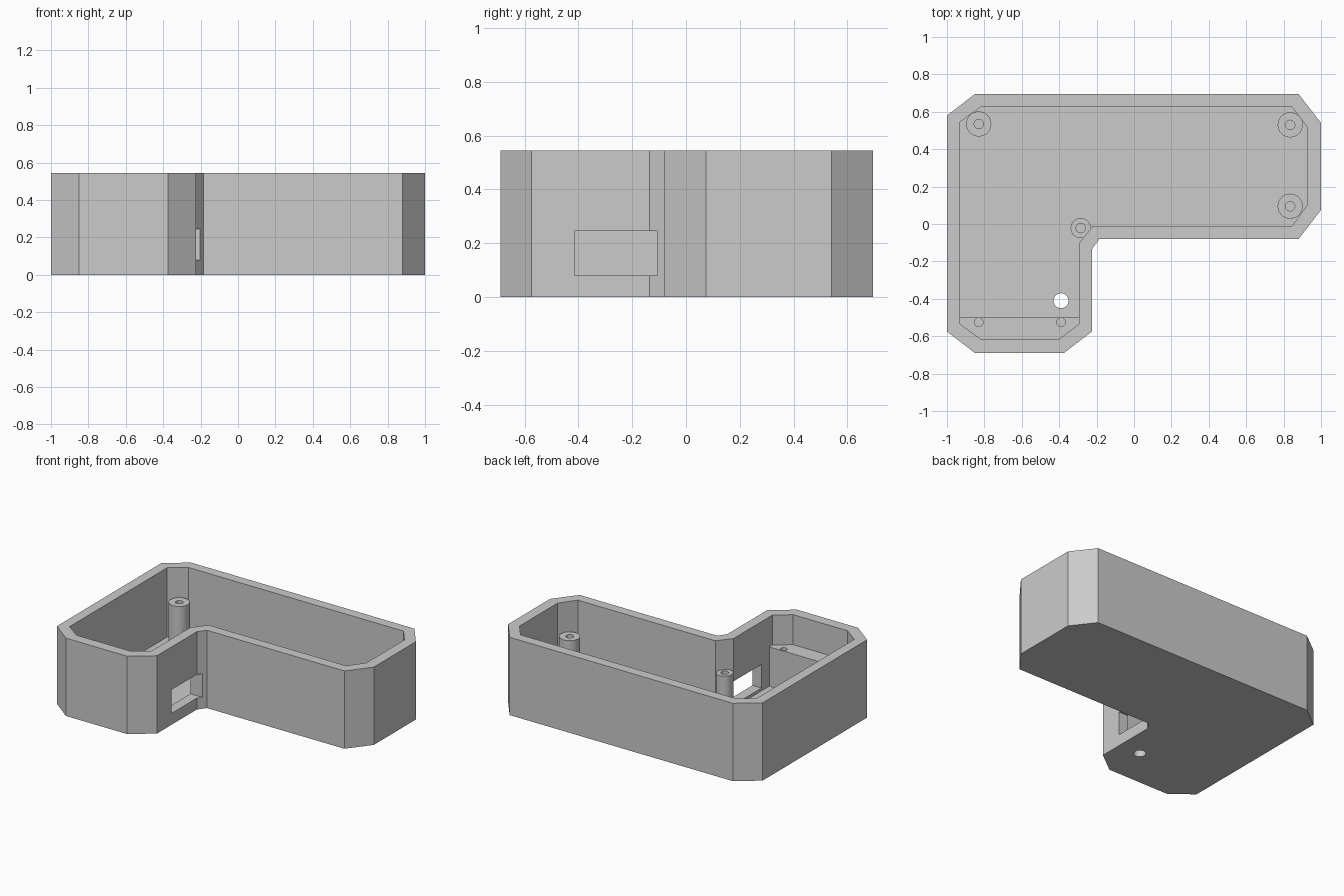
import bpy, bmesh, math

if "Cube" in bpy.data.objects:
    bpy.data.objects.remove(bpy.data.objects["Cube"], do_unlink=True)

HEIGHT, FLOOR, POST_TOP = 0.545, 0.06, 0.335

grey = bpy.data.materials.new("light grey plastic")
grey.use_nodes = True
colour = (0.6, 0.6, 0.6, 1)
grey.diffuse_color = colour
grey.node_tree.nodes["Principled BSDF"].inputs["Base Color"].default_value = colour


def prism(name, outline, z0, z1):
    """Extrude a flat outline from z0 up to z1."""
    bm = bmesh.new()
    face = bm.faces.new([bm.verts.new((x, y, z0)) for x, y in outline])
    top = bmesh.ops.extrude_face_region(bm, geom=[face])["geom"]
    verts = [v for v in top if isinstance(v, bmesh.types.BMVert)]
    bmesh.ops.translate(bm, verts=verts, vec=(0, 0, z1 - z0))
    bmesh.ops.recalc_face_normals(bm, faces=bm.faces)
    mesh = bpy.data.meshes.new(name)
    bm.to_mesh(mesh)
    bm.free()
    mesh.materials.append(grey)
    obj = bpy.data.objects.new(name, mesh)
    bpy.context.collection.objects.link(obj)
    return obj


def circle(cx, cy, r, n=32):
    return [(cx + r * math.cos(i * math.tau / n), cy + r * math.sin(i * math.tau / n))
            for i in range(n)]


def rect(x0, y0, x1, y1):
    return [(x0, y0), (x1, y0), (x1, y1), (x0, y1)]


def select(obj):
    bpy.ops.object.select_all(action="DESELECT")
    obj.select_set(True)
    bpy.context.view_layer.objects.active = obj


def cut(obj, outline, z0, z1):
    """Subtract a prism from an object and discard the cutter."""
    cutter = prism("cutter", outline, z0, z1)
    cutter.hide_render = True
    mod = obj.modifiers.new("cut", "BOOLEAN")
    mod.operation, mod.solver, mod.object = "DIFFERENCE", "EXACT", cutter
    select(obj)
    bpy.ops.object.modifier_apply(modifier=mod.name)
    bpy.data.objects.remove(cutter, do_unlink=True)


def smooth(obj):
    select(obj)
    bpy.ops.object.shade_smooth_by_angle(angle=math.radians(30))


# L-shaped outlines with chamfered corners
outer = [(-0.85, -0.69), (-0.375, -0.69), (-0.225, -0.575), (-0.225, -0.135),
         (-0.185, -0.08), (0.88, -0.08), (1, 0.075), (1, 0.54),
         (0.88, 0.695), (-0.85, 0.695), (-1, 0.58), (-1, -0.575)]
inner = [(-0.82, -0.615), (-0.4, -0.615), (-0.295, -0.535), (-0.295, -0.105),
         (-0.22, -0.01), (0.845, -0.01), (0.925, 0.1), (0.925, 0.52),
         (0.845, 0.625), (-0.82, 0.625), (-0.93, 0.545), (-0.93, -0.535)]

# Open tray with a side window and a cable hole in the floor
tray = prism("tray", outer, 0, HEIGHT)
cut(tray, inner, FLOOR, HEIGHT + 0.1)
cut(tray, rect(-0.33, -0.415, -0.12, -0.105), 0.08, 0.245)
cut(tray, circle(-0.39, -0.41, 0.04), -0.1, FLOOR + 0.1)
smooth(tray)

# Mounting ledge at the end of the short arm
ledge = prism("mounting_ledge",
              [(-0.82, -0.617), (-0.4, -0.617), (-0.293, -0.537), (-0.293, -0.5),
               (-0.932, -0.5), (-0.932, -0.537)], FLOOR - 0.01, POST_TOP)
for x in (-0.83, -0.39):
    cut(ledge, circle(x, -0.525, 0.023), FLOOR, POST_TOP + 0.1)
smooth(ledge)

# Hollow screw posts
posts = {"back_right_post": (-0.83, 0.535, 0.067), "back_left_post": (0.835, 0.53, 0.067),
         "front_left_post": (0.835, 0.095, 0.067), "inner_corner_post": (-0.285, -0.022, 0.054)}
for name, (x, y, r) in posts.items():
    post = prism(name, circle(x, y, r), FLOOR - 0.01, POST_TOP)
    cut(post, circle(x, y, 0.025), FLOOR, POST_TOP + 0.1)
    smooth(post)
